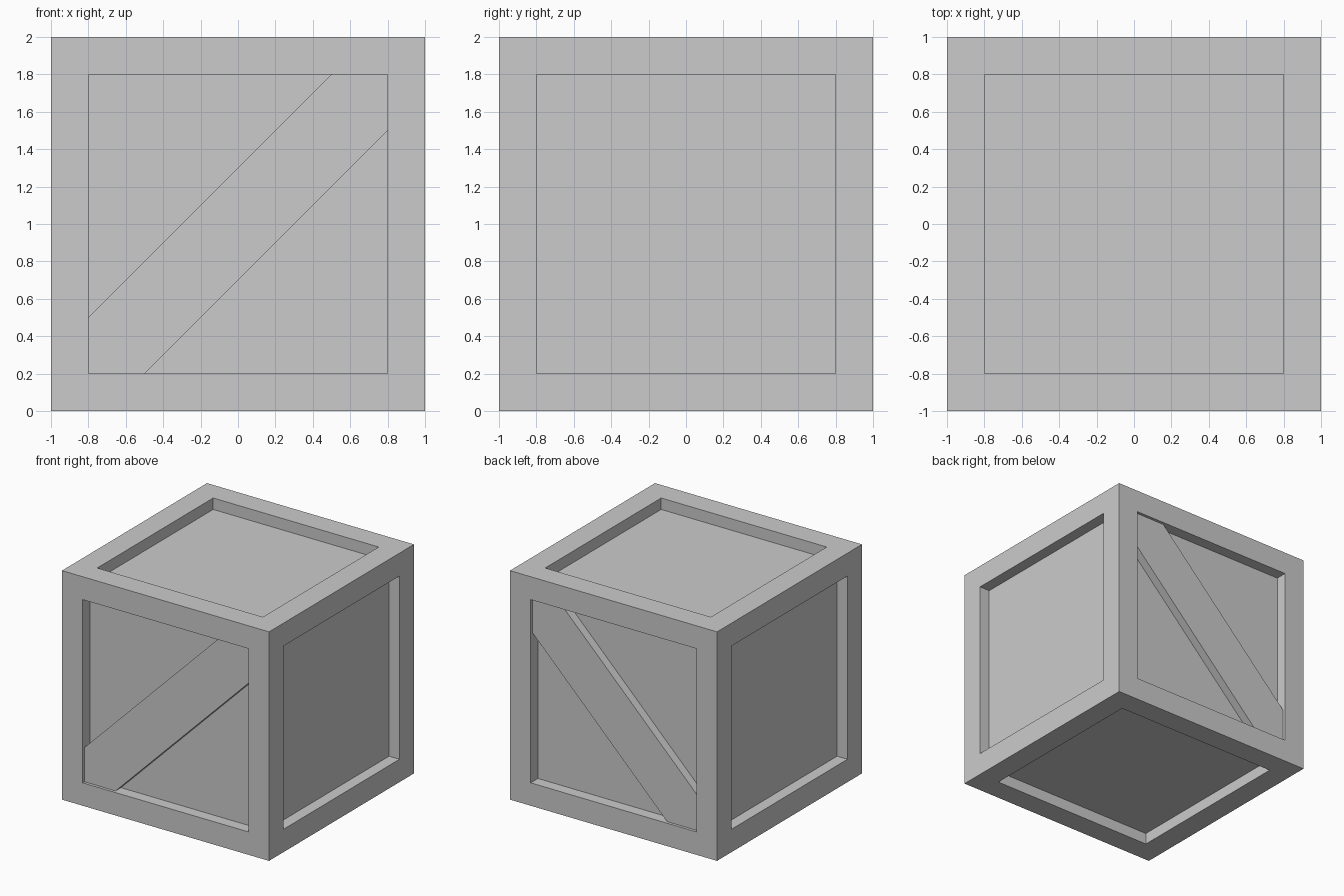
import bpy, bmesh
from mathutils import Matrix, Vector

if "Cube" in bpy.data.objects:
    bpy.data.objects.remove(bpy.data.objects["Cube"])

FRAME = 0.2         # frame width
RECESS = 0.1        # panel depth below the frame
BRACE_RECESS = 0.025  # brace depth below the frame


def add_object(name, bm):
    bmesh.ops.recalc_face_normals(bm, faces=bm.faces)
    mesh = bpy.data.meshes.new(name)
    bm.to_mesh(mesh)
    bm.free()
    obj = bpy.data.objects.new(name, mesh)
    bpy.context.collection.objects.link(obj)
    return obj


# Crate body: cube with a recessed panel in each of its six faces
bm = bmesh.new()
bmesh.ops.create_cube(bm, size=2, matrix=Matrix.Translation((0, 0, 1)))
panels = bm.faces[:]
bmesh.ops.inset_individual(bm, faces=panels, thickness=FRAME, use_even_offset=True)
normals = [f.normal.copy() for f in panels]
walled = bmesh.ops.extrude_discrete_faces(bm, faces=panels)["faces"]
for face in walled:
    face.normal_update()
    offset = -RECESS * face.normal.copy()
    bmesh.ops.translate(bm, verts=face.verts[:], vec=offset)
add_object("crate_body", bm)


# Diagonal braces on the front and back, cut to fit the frame corners
def brace(name, side):
    outline = [(-0.8, 0.2), (-0.5, 0.2), (0.8, 1.5),
               (0.8, 1.8), (0.5, 1.8), (-0.8, 0.5)]
    y = side * (1 - BRACE_RECESS)
    bm = bmesh.new()
    face = bm.faces.new([bm.verts.new((x, y, z)) for x, z in outline])
    ext = bmesh.ops.extrude_face_region(bm, geom=[face], use_keep_orig=True)
    verts = [v for v in ext["geom"] if isinstance(v, bmesh.types.BMVert)]
    bmesh.ops.translate(bm, verts=verts,
                        vec=Vector((0, -side * (RECESS - BRACE_RECESS), 0)))
    add_object(name, bm)


brace("front_brace", -1)
brace("back_brace", 1)
